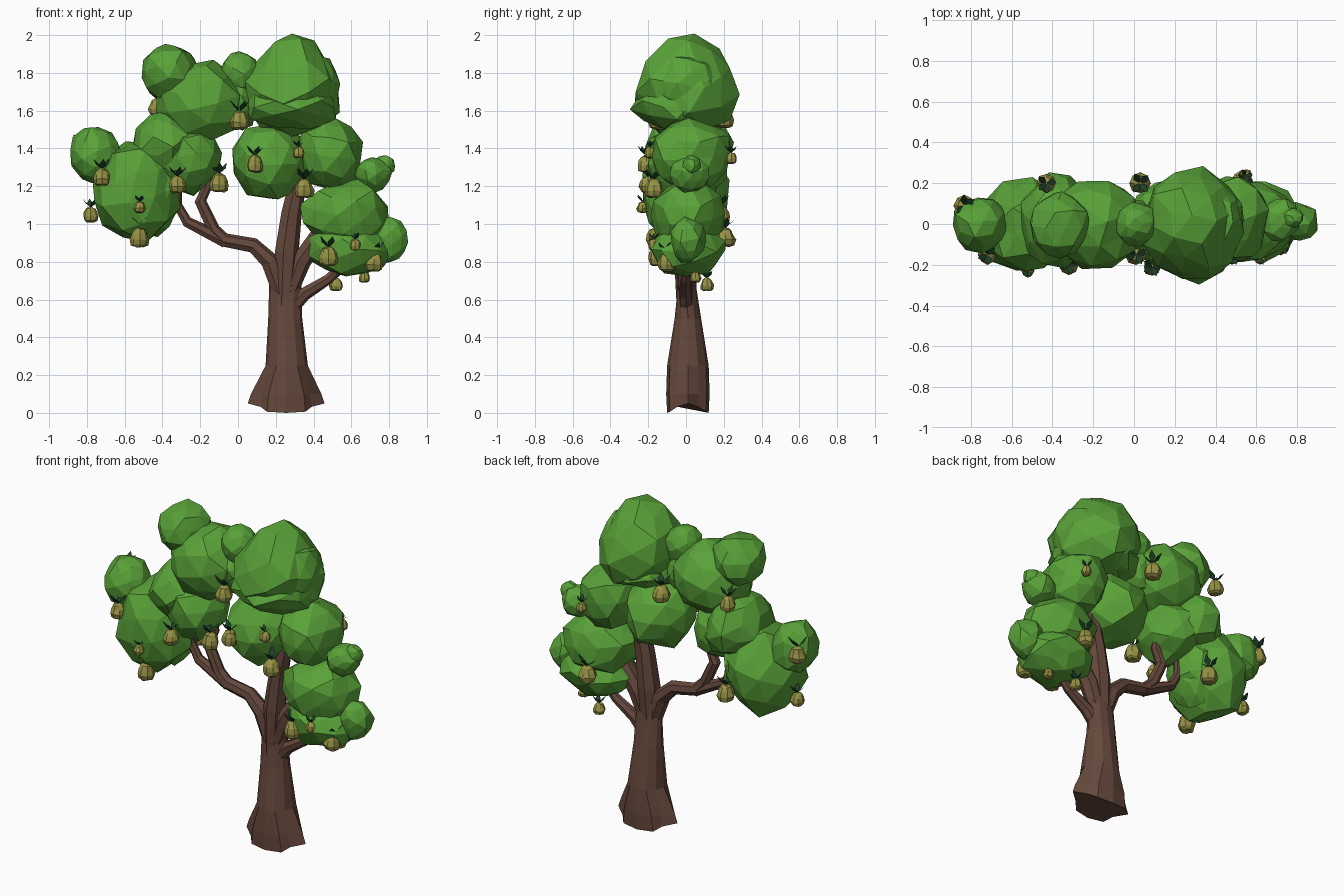
import bpy, bmesh, math, random
from mathutils import Vector, Matrix

if "Cube" in bpy.data.objects:
    bpy.data.objects.remove(bpy.data.objects["Cube"])

random.seed(5)


def material(name, col):
    m = bpy.data.materials.new(name)
    m.diffuse_color = (*col, 1)
    m.use_nodes = True
    m.node_tree.nodes["Principled BSDF"].inputs["Base Color"].default_value = m.diffuse_color
    return m


BARK = material("bark", (0.13, 0.065, 0.045))
LEAF = material("foliage_green", (0.10, 0.36, 0.04))
FRUIT = material("fruit_skin", (0.31, 0.29, 0.06))
DARK = material("fruit_leaf", (0.012, 0.05, 0.02))


def finish(bm, name, mat):
    bmesh.ops.recalc_face_normals(bm, faces=bm.faces)
    me = bpy.data.meshes.new(name)
    bm.to_mesh(me)
    bm.free()
    me.materials.append(mat)
    ob = bpy.data.objects.new(name, me)
    bpy.context.collection.objects.link(ob)
    return ob


def skin(bm, rings):
    """Bridge equal-sized rings of vertices and cap both ends."""
    n = len(rings[0])
    for a, b in zip(rings, rings[1:]):
        for i in range(n):
            j = (i + 1) % n
            bm.faces.new((a[i], a[j], b[j], b[i]))
    bm.faces.new(rings[0][::-1])
    bm.faces.new(rings[-1])


def branch(name, path, n=7):
    """Tapered tube along a path of (x, y, z, radius), bending mostly in the xz plane."""
    bm = bmesh.new()
    pts = [Vector(p[:3]) for p in path]
    rings = []
    for k, p in enumerate(pts):
        t = (pts[min(k + 1, len(pts) - 1)] - pts[max(k - 1, 0)]).normalized()
        u = Vector((0, 1, 0)).cross(t).normalized()
        v = t.cross(u)
        r = path[k][3]
        rings.append([bm.verts.new(p + r * (math.cos(a) * u + math.sin(a) * v))
                      for a in (2 * math.pi * i / n for i in range(n))])
    skin(bm, rings)
    return finish(bm, name, BARK)


def blob(name, c, r, taper=0.0, jitter=0.1):
    """Faceted, lumpy leaf mass; taper narrows the top and widens the bottom."""
    bm = bmesh.new()
    bmesh.ops.create_icosphere(bm, subdivisions=2, radius=1)
    bmesh.ops.rotate(bm, verts=bm.verts, cent=(0, 0, 0),
                     matrix=Matrix.Rotation(random.uniform(0, 6), 3, (0.3, 0.5, 0.8)))
    for v in bm.verts:
        v.co *= random.uniform(1 - jitter * .8, 1 + jitter)
        k = 1 - taper * v.co.z
        v.co = Vector(c) + Vector((v.co.x * r[0] * k, v.co.y * r[1] * k, v.co.z * r[2]))
    return finish(bm, name, LEAF)


def fruit(i, c, s):
    """Lumpy pear-like fruit with a tuft of dark leaves."""
    bm = bmesh.new()
    rings = []
    for z, r in ((-.5, .28), (-.4, .44), (-.12, .52), (.15, .44), (.38, .32), (.48, .14)):
        rings.append([bm.verts.new((r * random.uniform(.88, 1.1) * math.cos(a),
                                    r * random.uniform(.88, 1.1) * math.sin(a),
                                    z + random.uniform(-.04, .04)))
                      for a in (math.pi * k / 4 for k in range(8))])
    skin(bm, rings)
    bmesh.ops.transform(bm, verts=bm.verts, matrix=Matrix.Translation(c) @ Matrix.Scale(s, 4))
    finish(bm, f"fruit_{i}", FRUIT)
    bm = bmesh.new()
    for k in range(4):
        a = random.uniform(0, 1) + k * 1.57
        d, w = Vector((math.cos(a), math.sin(a), 0)), Vector((-math.sin(a), math.cos(a), 0))
        up = Vector((0, 0, 1))
        q = [up * .45, d * .3 + w * .2 + up * .75, d * .55 + up * 1.05, d * .3 - w * .2 + up * .75]
        bm.faces.new([bm.verts.new(Vector(c) + s * p) for p in q])
    finish(bm, f"fruit_leaves_{i}", DARK)


# Trunk: z, x centre, y centre, x radius, y radius, flaring into roots at the base
bm = bmesh.new()
N = 12
rings = []
for z, x, y, rx, ry in ((0.02, .255, .01, .18, .11), (0.1, .255, .01, .165, .115),
                        (0.25, .258, .01, .112, .11), (0.5, .25, .01, .09, .07),
                        (0.68, .25, .005, .085, .047), (0.8, .235, 0, .06, .04)):
    ring = []
    for i in range(N):
        a = 2 * math.pi * i / N
        root = (1 + .13 * (-1) ** i) if z < .15 else 1
        dz = .05 * abs(math.cos(a)) ** 3 - .02 if z < .05 else 0
        ring.append(bm.verts.new((x + rx * root * math.cos(a), y + ry * math.sin(a), z + dz)))
    rings.append(ring)
skin(bm, rings)
finish(bm, "trunk", BARK)

# Branches
branch("branch_centre", [(.24, 0, .55, .05), (.255, 0, .85, .066), (.28, 0, 1.05, .057),
                         (.31, 0, 1.2, .05), (.33, 0, 1.4, .03)])
branch("branch_left", [(.24, 0, .58, .04), (.17, 0, .8, .052), (.08, 0, .885, .042),
                       (-.08, 0, .915, .038), (-.27, 0, 1.01, .03), (-.32, 0, 1.1, .025),
                       (-.32, 0, 1.25, .02)])
branch("branch_left_upper", [(-.06, 0, .9, .038), (-.13, 0, .97, .035), (-.2, 0, 1.12, .033),
                             (-.16, 0, 1.21, .028), (-.18, 0, 1.4, .02)])
branch("branch_right", [(.25, 0, .58, .04), (.33, 0, .8, .055), (.42, 0, .93, .05),
                        (.5, 0, 1.02, .03)])
branch("branch_right_low", [(.26, 0, .53, .04), (.35, 0, .63, .037), (.48, 0, .71, .028),
                            (.6, 0, .84, .02)])

# Foliage masses: centre, radii, taper
BLOBS = {
    "crown_right": ((.285, 0, 1.735), (.25, .265, .255), .15),
    "crown_skirt": ((.28, -.02, 1.63), (.245, .265, .13), .1),
    "crown_shoulder": ((.43, 0, 1.73), (.105, .17, .16), -.05),
    "crown_middle": ((-.19, 0, 1.65), (.235, .215, .22), .05),
    "crown_left": ((-.36, 0, 1.8), (.15, .16, .15), -.05),
    "crown_gap": ((.01, 0, 1.8), (.1, .11, .12), .1),
    "crown_gap_low": ((.0, 0, 1.64), (.1, .12, .14), 0),
    "mid_left_back": ((-.38, .02, 1.42), (.18, .225, .19), .1),
    "mid_left": ((-.27, -.01, 1.34), (.175, .205, .18), 0),
    "low_left": ((-.54, -.01, 1.17), (.235, .235, .275), 0),
    "low_left_inner": ((-.43, 0, 1.15), (.125, .17, .22), -.1),
    "far_left": ((-.755, 0, 1.37), (.145, .14, .15), 0),
    "mid_centre": ((.17, 0, 1.33), (.205, .22, .205), 0),
    "mid_right": ((.485, .03, 1.37), (.18, .225, .19), 0),
    "small_right": ((.715, .02, 1.265), (.095, .105, .095), 0),
    "small_right_tip": ((.775, .03, 1.31), (.055, .05, .055), 0),
    "low_right": ((.57, .01, 1.05), (.235, .195, .18), 0),
    "bottom_right": ((.59, .01, .865), (.22, .195, .15), 0),
    "far_right": ((.805, .01, .91), (.1, .09, .12), -.1),
}
for name, args in BLOBS.items():
    blob("foliage_" + name, *args)

# Fruit: x, y, z, height
FRUITS = [(.01, -.15, 1.55, .1), (.09, -.21, 1.32, .09), (-.32, -.2, 1.21, .09),
          (-.1, -.13, 1.22, .1), (.35, -.17, 1.19, .1), (.32, -.19, 1.38, .06),
          (-.72, -.15, 1.25, .09), (-.78, .02, 1.05, .08), (-.52, -.16, .93, .1),
          (-.52, -.23, 1.09, .06), (.48, -.15, .83, .1), (.62, -.17, .89, .06),
          (.72, -.1, .8, .1), (.52, .11, .68, .07), (.67, .05, .72, .06),
          (-.43, .2, 1.62, .09), (.03, .2, 1.56, .1), (.55, .24, 1.35, .06),
          (.53, .21, .93, .1), (-.4, .18, 1.05, .1), (-.83, .09, 1.37, .1)]
for i, (x, y, z, s) in enumerate(FRUITS):
    fruit(i, (x, y, z), s)
